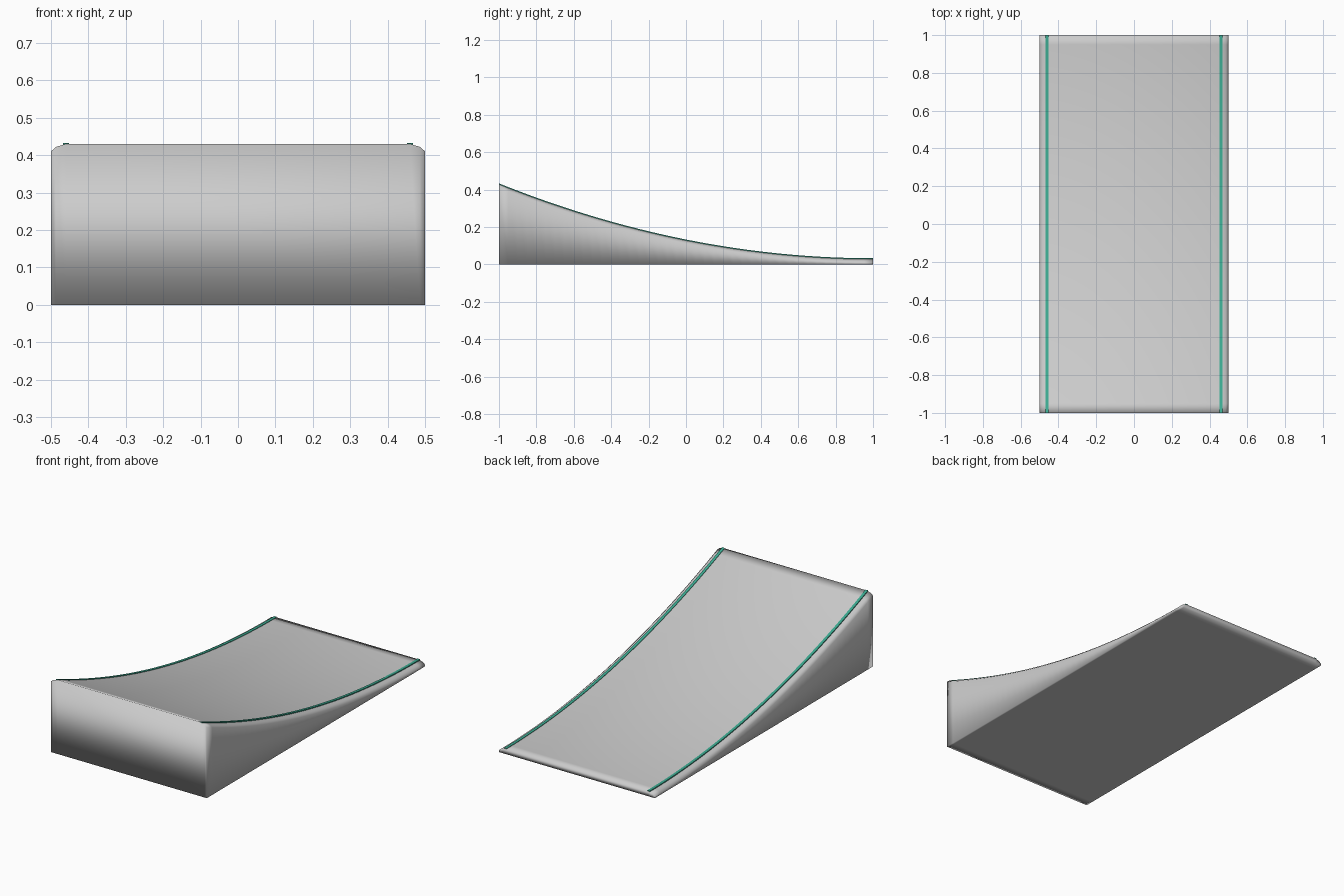
import bpy
import bmesh

if "Cube" in bpy.data.objects:
    bpy.data.objects.remove(bpy.data.objects["Cube"])

SEGMENTS = 40
YS = [-1 + 2 * i / SEGMENTS for i in range(SEGMENTS + 1)]


def ramp_height(y):
    return 0.03 + 0.1 * (1 - y) ** 2


def sweep(name, section):
    """Loft a closed section along y; section(y) returns (x, z) pairs, top row then bottom row."""
    bm = bmesh.new()
    rings = [[bm.verts.new((x, y, z)) for x, z in section(y)] for y in YS]
    n = len(rings[0])
    for a, b in zip(rings, rings[1:]):
        for i in range(n):
            j = (i + 1) % n
            bm.faces.new((a[i], a[j], b[j], b[i]))
    # end caps as vertical columns between top and bottom rows
    for ring in (rings[0], rings[-1]):
        for i in range(n // 2 - 1):
            bm.faces.new((ring[i], ring[i + 1], ring[n - 2 - i], ring[n - 1 - i]))
    bmesh.ops.recalc_face_normals(bm, faces=bm.faces[:])
    mesh = bpy.data.meshes.new(name)
    bm.to_mesh(mesh)
    bm.free()
    obj = bpy.data.objects.new(name, mesh)
    bpy.context.collection.objects.link(obj)
    return obj


# Ramp body with softened long top edges
EDGE = [(-0.5, 0.02), (-0.487, 0.008), (-0.46, 0.0)]
TOP = EDGE + [(-x, d) for x, d in reversed(EDGE)]


def body_section(y):
    h = ramp_height(y)
    return [(x, h - d) for x, d in TOP] + [(x, 0.0) for x, d in reversed(TOP)]


body = sweep("ramp_body", body_section)
body.data.shade_smooth()

# Coloured edge strips following the curve
teal = bpy.data.materials.new("teal_strip")
teal.diffuse_color = (0.045, 0.40, 0.28, 1)
teal.use_nodes = True
teal.node_tree.nodes["Principled BSDF"].inputs["Base Color"].default_value = teal.diffuse_color

for side, label in ((-1, "left"), (1, "right")):
    def strip_section(y, cx=0.46 * side):
        h = ramp_height(y)
        x0, x1 = cx - 0.008, cx + 0.008
        return [(x0, h + 0.003), (x1, h + 0.003), (x1, h - 0.006), (x0, h - 0.006)]

    strip = sweep(label + "_edge_strip", strip_section)
    strip.data.materials.append(teal)
    bpy.ops.object.select_all(action='DESELECT')
    strip.select_set(True)
    bpy.context.view_layer.objects.active = strip
    bpy.ops.object.shade_smooth_by_angle()
